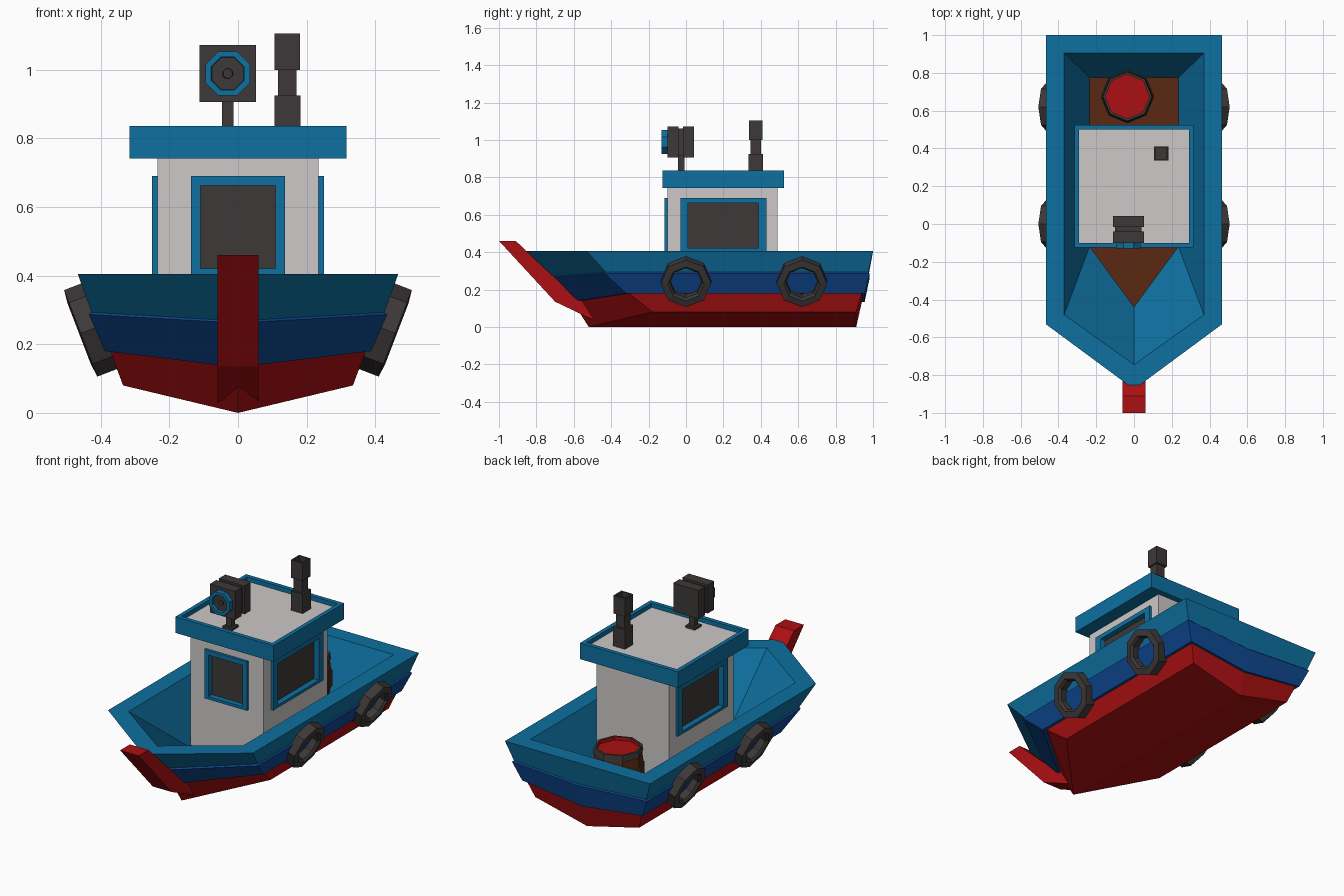
import bpy, bmesh, math
from mathutils import Matrix, Vector

if "Cube" in bpy.data.objects:
    bpy.data.objects.remove(bpy.data.objects["Cube"])


def material(name, r, g, b):
    m = bpy.data.materials.new(name)
    m.diffuse_color = (r, g, b, 1)
    m.use_nodes = True
    m.node_tree.nodes["Principled BSDF"].inputs["Base Color"].default_value = m.diffuse_color
    return m


TEAL = material("teal_paint", 0.0044, 0.162, 0.352)
BLUE = material("blue_paint", 0.0044, 0.065, 0.283)
RED = material("red_paint", 0.413, 0.005, 0.006)
WHITE = material("off_white", 0.61, 0.58, 0.58)
DARK = material("charcoal", 0.048, 0.040, 0.040)
BROWN = material("brown_wood", 0.105, 0.02, 0.006)


def finish(name, bm, mats, matrix=Matrix()):
    bmesh.ops.recalc_face_normals(bm, faces=bm.faces)
    mesh = bpy.data.meshes.new(name)
    bm.to_mesh(mesh)
    bm.free()
    for m in mats:
        mesh.materials.append(m)
    ob = bpy.data.objects.new(name, mesh)
    ob.matrix_world = matrix
    bpy.context.collection.objects.link(ob)
    return ob


def add_box(bm, x0, x1, y0, y1, z0, z1):
    c = Vector(((x0 + x1) / 2, (y0 + y1) / 2, (z0 + z1) / 2))
    m = Matrix.Translation(c) @ Matrix.Diagonal((x1 - x0, y1 - y0, z1 - z0, 1))
    bmesh.ops.create_cube(bm, size=1, matrix=m)


def boxes(name, mat, items, matrix=Matrix()):
    bm = bmesh.new()
    for it in items:
        add_box(bm, *it)
    return finish(name, bm, [mat], matrix)


def sink_top(bm, thickness, depth, mat_index):
    """Inset the highest face and push it down."""
    top = max(bm.faces, key=lambda f: f.calc_center_median().z)
    bmesh.ops.inset_region(bm, faces=[top], thickness=thickness)
    new = bmesh.ops.extrude_discrete_faces(bm, faces=[top])["faces"][0]
    bmesh.ops.translate(bm, verts=new.verts, vec=(0, 0, -depth))
    new.material_index = mat_index


def lathe(name, profile, bands, mats, matrix, closed=False, sides=8):
    """Spin (radius, height) points round z; bands gives each strip's material."""
    bm = bmesh.new()
    rings = [[bm.verts.new((r * math.cos(a), r * math.sin(a), h))
              for a in (2 * math.pi * i / sides for i in range(sides))]
             for r, h in profile]
    pairs = list(zip(rings, rings[1:] + rings[:1]))
    for k, (a, b) in enumerate(pairs if closed else pairs[:-1]):
        for i in range(sides):
            j = (i + 1) % sides
            bm.faces.new((a[i], a[j], b[j], b[i])).material_index = bands[k % len(bands)]
    if not closed:
        bm.faces.new(rings[0]).material_index = bands[0]
        bm.faces.new(rings[-1]).material_index = bands[-1]
    return finish(name, bm, mats, matrix)


# Hull: rings from the deck, over the rim, down to the keel
# half width, stern y, shoulder y, bow y, side z, centre z, material of strip above
hull_rings = [
    (0.235, 0.775, -0.12, -0.44, 0.10, 0.10, 3),
    (0.37, 0.905, -0.48, -0.745, 0.405, 0.405, 0),
    (0.467, 1.0, -0.53, -0.875, 0.405, 0.405, 0),
    (0.427, 0.975, -0.43, -0.735, 0.293, 0.268, 0),
    (0.435, 0.982, -0.435, -0.745, 0.287, 0.262, 1),
    (0.388, 0.955, -0.32, -0.62, 0.18, 0.133, 1),
    (0.372, 0.94, -0.305, -0.605, 0.18, 0.133, 1),
    (0.335, 0.91, -0.18, -0.52, 0.08, 0.0, 2),
]
bm = bmesh.new()
prev = None
for x, yb, yf, bow, zs, zc, mi in hull_rings:
    ring = [bm.verts.new(p) for p in (
        (0, yb, zc), (x, yb, zs), (x, yf, zs), (0, bow, zc), (-x, yf, zs), (-x, yb, zs))]
    if prev is None:
        bm.faces.new(ring).material_index = 3
    else:
        for i in range(6):
            j = (i + 1) % 6
            bm.faces.new((prev[i], prev[j], ring[j], ring[i])).material_index = mi
    prev = ring
for idx in ((0, 1, 2, 3), (3, 4, 5, 0)):
    bm.faces.new([prev[i] for i in idx]).material_index = 2
finish("hull", bm, [TEAL, BLUE, RED, BROWN])

# Stem post at the bow, with a notched foot
outline = [(-1.0, 0.46), (-0.91, 0.46), (-0.72, 0.28), (-0.56, 0.15), (-0.48, 0.03), (-0.70, 0.135)]
bm = bmesh.new()
cols = []
for x in (-0.06, 0, 0.06):
    cols.append([bm.verts.new((x, y - (0.05 if x == 0 and i == 4 else 0),
                               z + (0.03 if x == 0 and i == 4 else 0)))
                 for i, (y, z) in enumerate(outline)])
for a, b in zip(cols, cols[1:]):
    for i in range(6):
        j = (i + 1) % 6
        bm.faces.new((a[i], a[j], b[j], b[i]))
bm.faces.new(cols[0])
bm.faces.new(cols[2])
finish("stem_post", bm, [RED])

# Cabin and its windows: wall opening, raised frame, recessed pane
cabin = boxes("cabin", WHITE, [(-0.235, 0.235, -0.10, 0.49, 0.09, 0.76)])
Z0, Z1, T = 0.405, 0.69, 0.027
for label, half, pos, turn in (("front", 0.137, (0, -0.10, 0), 0),
                               ("right", 0.23, (0.235, 0.20, 0), 90),
                               ("left", 0.23, (-0.235, 0.20, 0), -90)):
    m = Matrix.Translation(pos) @ Matrix.Rotation(math.radians(turn), 4, 'Z')
    t = T if label == "front" else 0.042
    w = half - t
    boxes(label + "_window_frame", TEAL, [
        (-half, -w, -0.015, 0.03, Z0, Z1), (w, half, -0.015, 0.03, Z0, Z1),
        (-w, w, -0.015, 0.03, Z1 - T, Z1), (-w, w, -0.015, 0.03, Z0, Z0 + T * 0.6)], m)
    boxes(label + "_window_pane", DARK, [(-w - 0.01, w + 0.01, 0.018, 0.026, Z0 + 0.01, Z1 - 0.02)], m)
    cutter = boxes(label + "_window_cutter", DARK,
                   [(-w - 0.005, w + 0.005, -0.05, 0.028, Z0 + 0.012, Z1 - 0.022)], m)
    cutter.hide_render = True
    cutter.hide_set(True)
    mod = cabin.modifiers.new(label + "_opening", 'BOOLEAN')
    mod.operation = 'DIFFERENCE'
    mod.solver = 'EXACT'
    mod.object = cutter

# Roof with a raised teal edge and a sunken white panel
bm = bmesh.new()
add_box(bm, -0.316, 0.316, -0.125, 0.525, 0.742, 0.836)
sink_top(bm, 0.035, 0.025, 1)
finish("roof", bm, [TEAL, WHITE])

# Chimney
boxes("chimney", DARK, [(0.106, 0.182, 0.335, 0.411, 0.80, 0.925),
                        (0.117, 0.171, 0.346, 0.400, 0.92, 1.01)])
bm = bmesh.new()
add_box(bm, 0.107, 0.181, 0.336, 0.410, 1.0, 1.105)
sink_top(bm, 0.012, 0.03, 0)
finish("chimney_cap", bm, [DARK])

# Searchlight: foot, pole, ribbed housing and lens ring
LX = -0.03
boxes("searchlight_stand", DARK, [(LX - 0.03, LX + 0.03, -0.055, 0.005, 0.80, 0.825),
                                  (LX - 0.017, LX + 0.017, -0.043, -0.009, 0.81, 0.92)])
boxes("searchlight_housing", DARK, [(LX - 0.082, LX + 0.082, -0.10, -0.04, 0.906, 1.072),
                                    (LX - 0.07, LX + 0.07, -0.05, 0.0, 0.918, 1.06),
                                    (LX - 0.082, LX + 0.082, -0.015, 0.043, 0.906, 1.072)])
lathe("searchlight_lens", [(0.07, -0.01), (0.07, 0.03), (0.052, 0.03), (0.05, 0.012), (0.016, 0.012),
                           (0.014, 0.018)],
      [0, 0, 0, 1, 1], [TEAL, DARK],
      Matrix.Translation((LX, -0.10, 0.989)) @ Matrix.Rotation(math.pi / 2, 4, 'X')
      @ Matrix.Rotation(math.pi / 8, 4, 'Z'))

# Barrel with dark hoops and a red lid
lathe("barrel", [(0.115, 0.10), (0.122, 0.135), (0.136, 0.19), (0.142, 0.195), (0.142, 0.285),
                 (0.136, 0.29), (0.128, 0.35), (0.135, 0.352), (0.13, 0.388), (0.117, 0.388), (0.117, 0.368)],
      [1, 0, 1, 0, 1, 0, 1, 1, 1, 2][:9] + [2], [BROWN, DARK, RED],
      Matrix.Translation((-0.035, 0.675, 0)))

# Tyre fenders along both sides, leaning with the hull
for side, label in ((1, "right"), (-1, "left")):
    for y, place in ((0.0, "front"), (0.62, "rear")):
        lathe(f"{label}_{place}_tyre",
              [(0.085, -0.035), (0.085, 0.02), (0.097, 0.033), (0.135, 0.028), (0.135, -0.035)],
              [0], [DARK],
              Matrix.Translation((side * 0.432, y, 0.242))
              @ Matrix.Rotation(side * math.radians(90 + 21), 4, 'Y'), closed=True)
